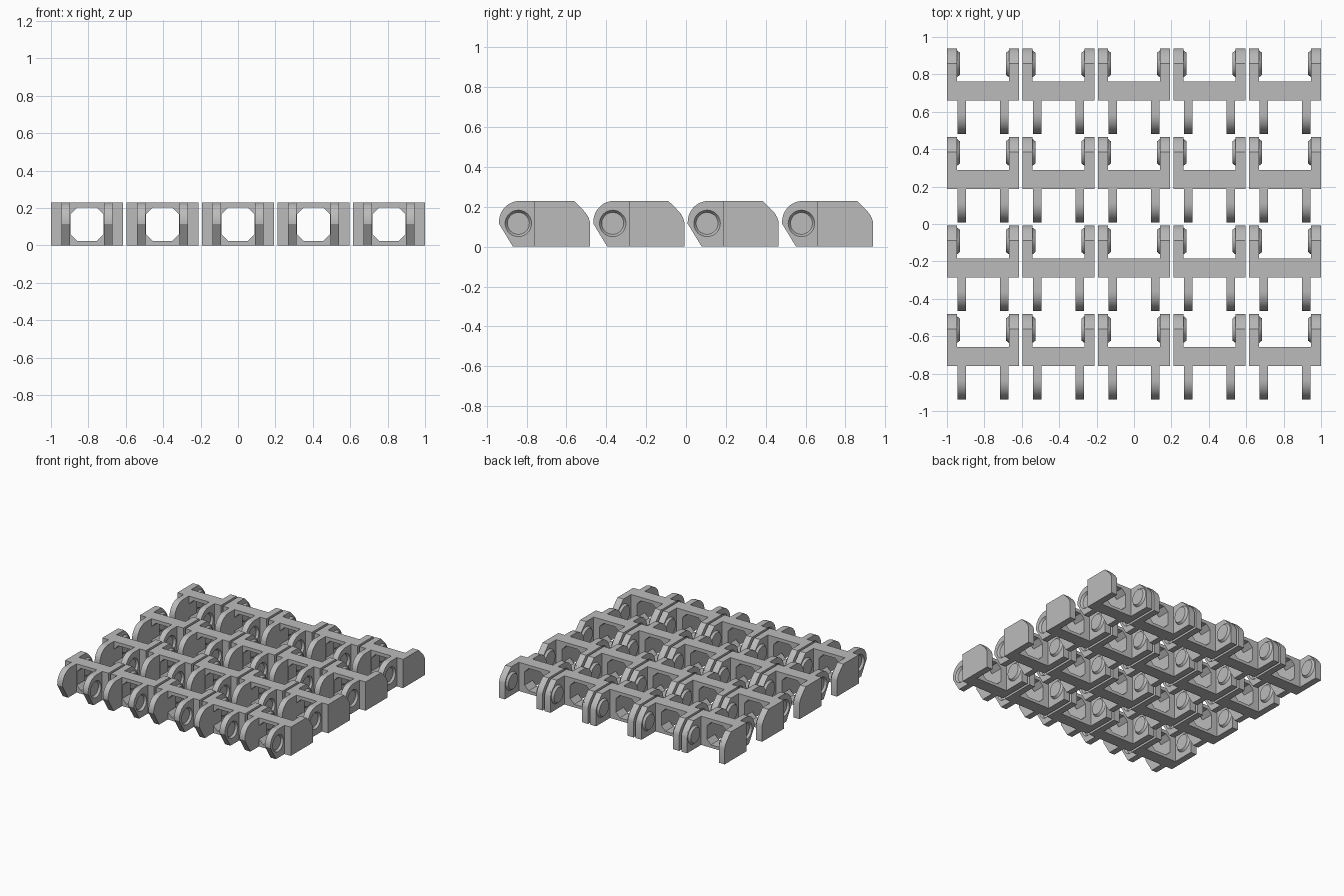
import bpy, bmesh, math
from mathutils import Vector, Matrix

if "Cube" in bpy.data.objects:
    bpy.data.objects.remove(bpy.data.objects["Cube"], do_unlink=True)

grey = bpy.data.materials.new("plain grey")
grey.use_nodes = True
colour = (0.5, 0.5, 0.5, 1)
grey.diffuse_color = colour
grey.node_tree.nodes["Principled BSDF"].inputs["Base Color"].default_value = colour

# Link sizes; y is measured from the front tip of a link
HALF_W, LENGTH, HEIGHT = 0.1925, 0.456, 0.23
BAR_FRONT, BAR_BACK = 0.178, 0.28
PIVOT_Z = 0.117


def add_object(name, bm):
    bmesh.ops.recalc_face_normals(bm, faces=bm.faces)
    mesh = bpy.data.meshes.new(name)
    bm.to_mesh(mesh)
    bm.free()
    mesh.materials.append(grey)
    obj = bpy.data.objects.new(name, mesh)
    bpy.context.collection.objects.link(obj)
    return obj


def prism(name, points, push):
    """Closed profile pushed along a vector."""
    bm = bmesh.new()
    face = bm.faces.new([bm.verts.new(p) for p in points])
    new = bmesh.ops.extrude_face_region(bm, geom=[face])["geom"]
    bmesh.ops.translate(bm, vec=Vector(push),
                        verts=[g for g in new if isinstance(g, bmesh.types.BMVert)])
    return add_object(name, bm)


def side_plate(name, side, x0, x1, profile):
    return prism(name, [(side * x0, y, z) for y, z in profile], (side * (x1 - x0), 0, 0))


def cone(name, side, x0, r0, x1, r1, y):
    """Truncated cone lying along x, from x0 to x1."""
    bm = bmesh.new()
    place = (Matrix.Translation((side * (x0 + x1) / 2, y, PIVOT_Z))
             @ Matrix.Rotation(side * math.pi / 2, 4, "Y"))
    bmesh.ops.create_cone(bm, cap_ends=True, segments=40, radius1=r0, radius2=r1,
                          depth=abs(x1 - x0),
                          matrix=place if x1 > x0 else place @ Matrix.Rotation(math.pi, 4, "Y"))
    return add_object(name, bm)


# Profiles in (y, z)
bar = [(BAR_FRONT, 0), (BAR_BACK, 0), (BAR_BACK, HEIGHT), (BAR_FRONT, HEIGHT)]
arm = [(BAR_FRONT, 0), (LENGTH, 0), (LENGTH, 0.125), (0.449, 0.147), (0.434, 0.171),
       (0.41, 0.197), (0.376, HEIGHT), (BAR_FRONT, HEIGHT)]
R = 0.105
lug = [(0.2, 0), (0.07, 0), (0, 0.115)]
lug += [(R - R * math.cos(a), HEIGHT - R + R * math.sin(a))
        for a in (math.radians(7.5 * i) for i in range(13))]
lug += [(0.2, HEIGHT)]

# Crossbar, side arms with pegs, and lugs with dimples
crossbar = side_plate("crossbar", 1, -HALF_W, HALF_W, bar)
added, cut = [], []
for s in (-1, 1):
    added.append(side_plate("arm", s, 0.14, HALF_W, arm))
    added.append(cone("peg", s, 0.15, 0.08, 0.124, 0.06, 0.374))
    added.append(side_plate("lug", s, 0.09, 0.137, lug))
    cut.append(cone("dimple_cutter", s, 0.14, 0.0685, 0.121, 0.055, 0.097))

# Eight-sided window through the crossbar
w, c, low, high = 0.0885, 0.036, 0.024, 0.203
window = [(w, low + c), (w, high - c), (w - c, high), (c - w, high),
          (-w, high - c), (-w, low + c), (c - w, low), (w - c, low)]
cut.append(prism("window_cutter", [(x, 0.1, z) for x, z in window], (0, 0.25, 0)))

for part in added + cut:
    mod = crossbar.modifiers.new(part.name, "BOOLEAN")
    mod.operation = "DIFFERENCE" if part in cut else "UNION"
    mod.solver = "EXACT"
    mod.object = part
    part.hide_render = True

deps = bpy.context.evaluated_depsgraph_get()
link_mesh = bpy.data.meshes.new_from_object(crossbar.evaluated_get(deps))
link_mesh.name = "chain_link"
for part in [crossbar] + added + cut:
    bpy.data.objects.remove(part, do_unlink=True)

# Smooth curved surfaces, keep edges sharp
template = bpy.data.objects.new("chain_link", link_mesh)
bpy.context.collection.objects.link(template)
bpy.ops.object.select_all(action="DESELECT")
template.select_set(True)
bpy.context.view_layer.objects.active = template
bpy.ops.object.shade_smooth_by_angle(angle=math.radians(20))

# Grid of identical links
COLS, ROWS, STEP_X, STEP_Y = 5, 4, 0.40375, 0.4735
for row in range(ROWS):
    for col in range(COLS):
        obj = template if row == col == 0 else template.copy()
        if obj is not template:
            bpy.context.collection.objects.link(obj)
        obj.name = f"chain_link_row{row + 1}_column{col + 1}"
        obj.location = ((col - (COLS - 1) / 2) * STEP_X,
                        (row - (ROWS - 1) / 2) * STEP_Y - LENGTH / 2, 0)
